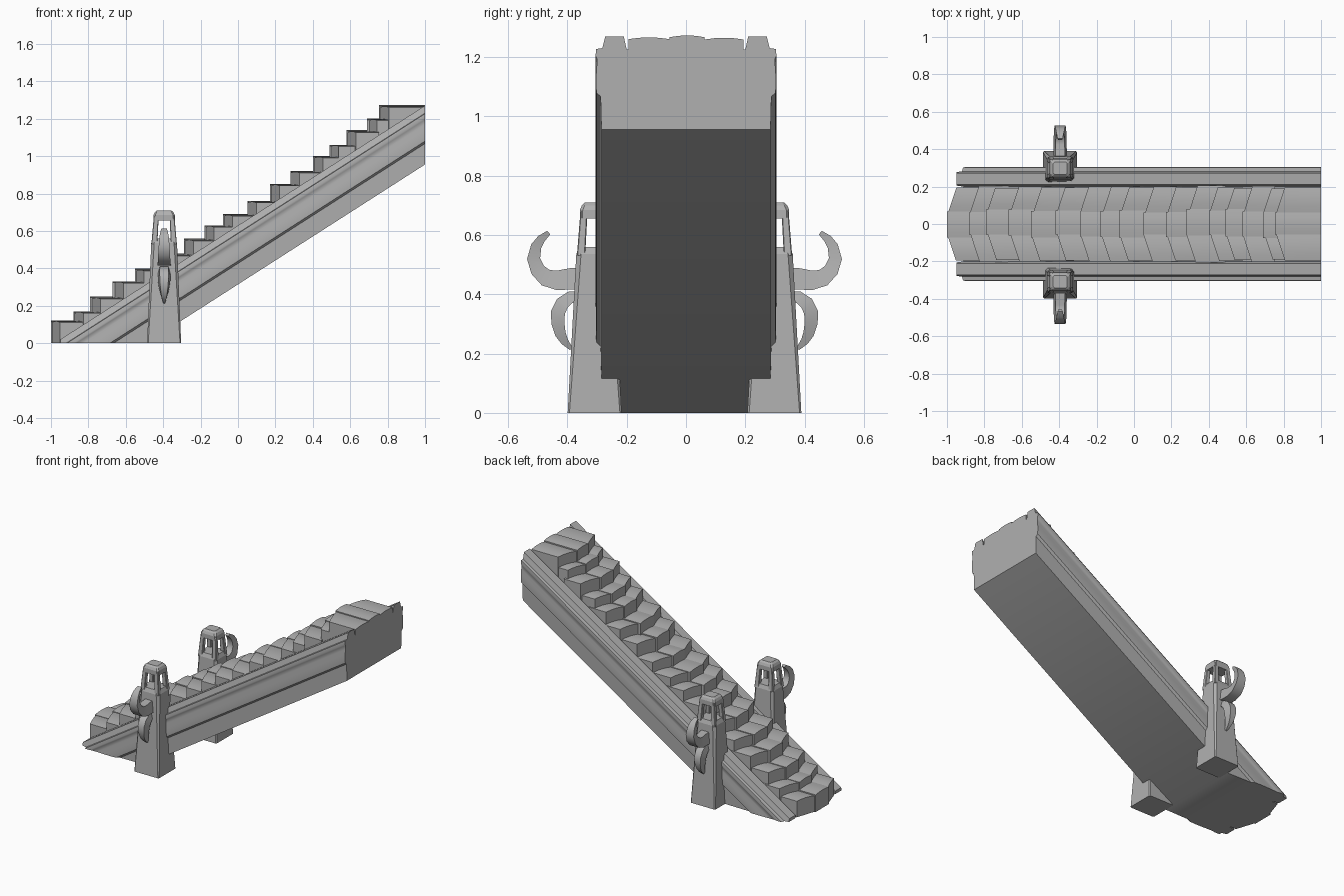
import bpy, bmesh, math, random
from mathutils import Vector

if "Cube" in bpy.data.objects:
    bpy.data.objects.remove(bpy.data.objects["Cube"])

random.seed(4)
stone = bpy.data.materials.new("dark_stone")
stone.diffuse_color = (.435, .435, .435, 1)
stone.use_nodes = True
stone.node_tree.nodes["Principled BSDF"].inputs["Base Color"].default_value = stone.diffuse_color


def finish(bm, name, smooth=None):
    bmesh.ops.recalc_face_normals(bm, faces=bm.faces)
    me = bpy.data.meshes.new(name)
    bm.to_mesh(me)
    bm.free()
    me.materials.append(stone)
    ob = bpy.data.objects.new(name, me)
    bpy.context.collection.objects.link(ob)
    if smooth:
        bpy.context.view_layer.objects.active = ob
        ob.select_set(True)
        bpy.ops.object.shade_smooth_by_angle(angle=math.radians(smooth))
        ob.select_set(False)
    return ob


def loft(bm, rings):
    """Skin a list of equal-length closed rings and cap both ends."""
    vs = [[bm.verts.new(p) for p in r] for r in rings]
    n = len(vs[0])
    for a, b in zip(vs, vs[1:]):
        for i in range(n):
            j = (i + 1) % n
            bm.faces.new((a[i], a[j], b[j], b[i]))
    bm.faces.new(vs[0])
    bm.faces.new(vs[-1])


def cut(bm, co, no):
    """Remove everything behind a plane and close the hole."""
    res = bmesh.ops.bisect_plane(bm, geom=bm.verts[:] + bm.edges[:] + bm.faces[:],
                                 plane_co=co, plane_no=no, clear_inner=True)
    edges = [e for e in res['geom_cut'] if isinstance(e, bmesh.types.BMEdge)]
    bmesh.ops.contextual_create(bm, geom=edges)


# Sloping ramp body: half section (y, height relative to the slope line)
SLOPE = 0.641
line = lambda x: 1.27 + SLOPE * (x - 1)
half = [(.20, -.045), (.21, 0), (.272, 0), (.282, -.04), (.303, -.043), (.305, -.065),
        (.300, -.075), (.301, -.10), (.303, -.13), (.304, -.16), (.302, -.19),
        (.288, -.203), (.285, -.315)]
section = half + [(-y, d) for y, d in reversed(half)]
bm = bmesh.new()
loft(bm, [[(x, y, line(x) + d) for y, d in section] for x in (-1.4, 1)])
cut(bm, (0, 0, 0), (0, 0, 1))
cut(bm, (-.95, 0, 0), (1, 0, 0))
finish(bm, "ramp_body", 40)

# Steps: front x and top z, each made of three stones on a bowed front
steps = [(-1, .12), (-.88, .17), (-.79, .25), (-.67, .33), (-.55, .40), (-.42, .48),
         (-.29, .56), (-.18, .63), (-.08, .69), (.05, .76), (.17, .85), (.28, .92),
         (.40, 1.0), (.49, 1.06), (.58, 1.14), (.69, 1.20), (.755, 1.273)]
bm = bmesh.new()
for k, (x, z) in enumerate(steps):
    back = steps[k + 2][0] if k + 2 < len(steps) else 1
    base = max(0, z - .15)
    w = random.uniform(.19, .207)
    borders = [-w, -.065 + random.uniform(-.01, .01), .07 + random.uniform(-.01, .01), w]
    for n, (a, b) in enumerate(zip(borders, borders[1:])):
        dx = random.uniform(.003, .014) if n != 1 else 0
        top = z - (random.uniform(.002, .008) if n != 1 else 0)
        # gently crowned top: three points across the stone
        across = [a + (b - a) * t for t in (0, .25, .5, .75, 1)]
        crown = [.006, .0015, 0, .0015, .006]
        fx = [x + dx + (0 if n == 1 else (abs(y) - .065) * .33) for y in across]
        rings = []
        for y, c, f in zip(across, crown, fx):
            f = max(f, -1)
            rings.append([(f, y, base), (f, y, top - c), (back, y, top - c), (back, y, base)])
        loft(bm, rings)
finish(bm, "stone_steps", 30)

# Gate posts and horns, mirrored across the ramp
PX, PY = -.395, .303


def square(hx, hy, z, s, c=.0, dx=0, dy=0):
    """Square ring with cut corners."""
    pts = [(hx, hy - c), (hx - c, hy), (-hx + c, hy), (-hx, hy - c),
           (-hx, -hy + c), (-hx + c, -hy), (hx - c, -hy), (hx, -hy + c)]
    return [(PX + dx + u, s * (PY + dy + v) - .005, z) for u, v in pts]


def horn(name, path, s):
    """Curved flat-sided horn; path rows are y, z, in-plane radius, half thickness in x."""
    bm = bmesh.new()
    rings = []
    for i, (y, z, r, w) in enumerate(path):
        p, q = path[max(i - 1, 0)], path[min(i + 1, len(path) - 1)]
        t = Vector((q[0] - p[0], q[1] - p[1])).normalized()
        ring = []
        for u, v in ((r, .7 * w), (-r, w), (-r, -w), (r, -.7 * w)):
            ring.append((PX + v, s * (y - t.y * u) - .005, z + t.x * u))
        rings.append(ring)
    loft(bm, rings)
    finish(bm, name, 40)


upper = [(.335, .455, .035, .036), (.385, .452, .036, .036), (.43, .447, .033, .035),
         (.468, .456, .029, .034), (.495, .482, .025, .032), (.509, .52, .022, .029),
         (.500, .562, .018, .025), (.483, .587, .014, .02), (.458, .608, .008, .014)]
lower = [(.345, .392, .016, .03), (.385, .390, .02, .033), (.412, .370, .023, .034),
         (.427, .338, .024, .033), (.427, .302, .022, .029), (.418, .265, .018, .022),
         (.404, .240, .013, .015), (.382, .216, .006, .006)]

for s, side in ((-1, "front"), (1, "back")):
    # tapered post with shoulder
    bm = bmesh.new()
    loft(bm, [square(.091, .091, 0, s, .006), square(.069, .062, .535, s, .016),
              square(.058, .052, .56, s, .014)])
    finish(bm, side + "_post")
    # four slender lantern legs
    bm = bmesh.new()
    for i in (-1, 1):
        for j in (-1, 1):
            loft(bm, [square(.016, .014, .53, s, .003, i * .052, j * .046),
                      square(.013, .012, .68, s, .003, i * .042, j * .036)])
    finish(bm, side + "_lantern_legs")
    # chamfered cap
    bm = bmesh.new()
    loft(bm, [square(.058, .050, .655, s, .008), square(.057, .050, .685, s, .01),
              square(.050, .043, .70, s, .01), square(.038, .033, .71, s, .008)])
    finish(bm, side + "_cap")
    horn(side + "_upper_horn", upper, s)
    horn(side + "_lower_horn", lower, s)
